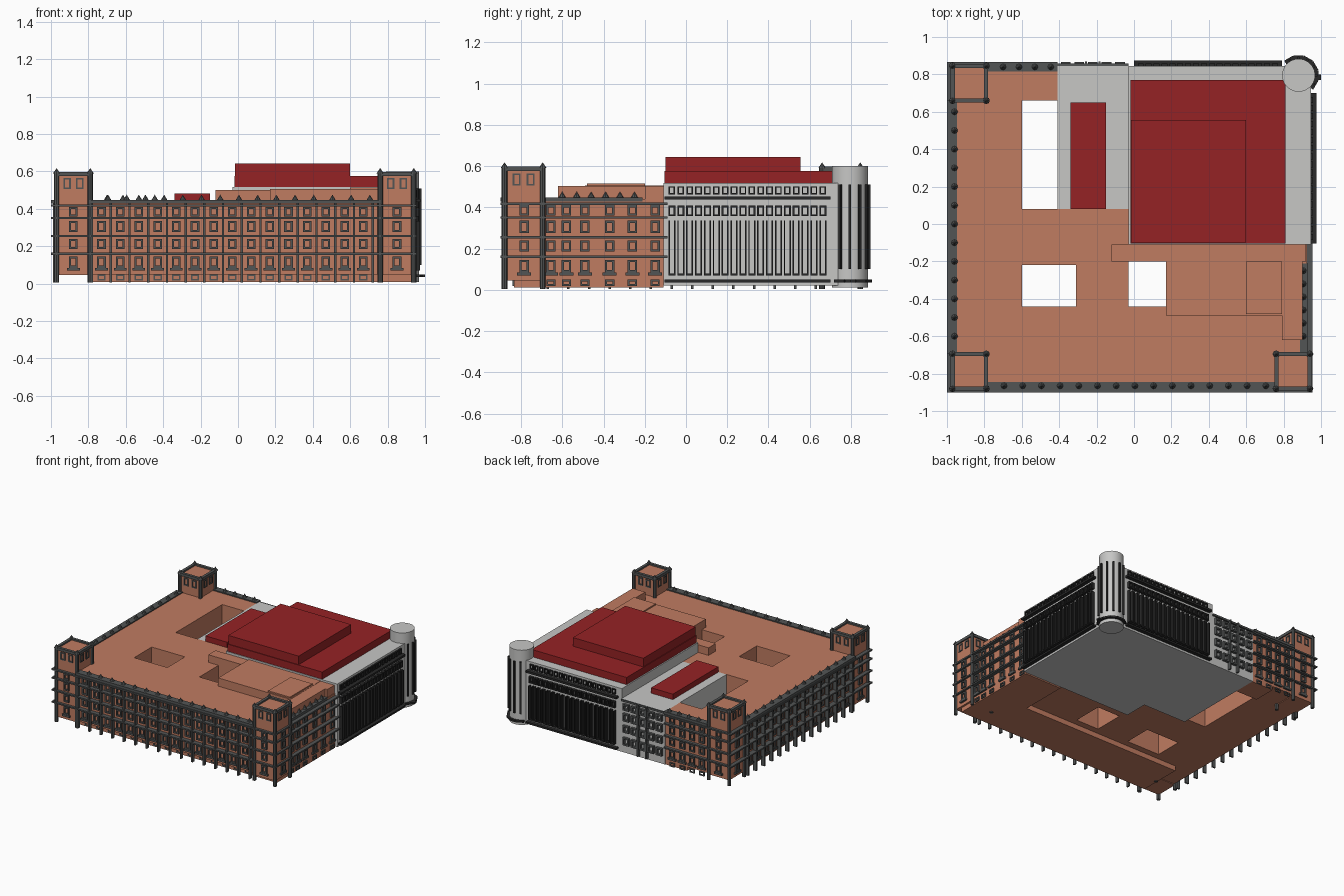
import bpy, bmesh, math
from mathutils import Matrix, Vector

if "Cube" in bpy.data.objects:
    bpy.data.objects.remove(bpy.data.objects["Cube"])


def material(name, rgb):
    m = bpy.data.materials.new(name)
    m.diffuse_color = (*rgb, 1)
    m.use_nodes = True
    m.node_tree.nodes["Principled BSDF"].inputs["Base Color"].default_value = m.diffuse_color
    return m


BRICK = material("terracotta brick", (0.53, 0.20, 0.12))
RED = material("dark red roof", (0.30, 0.016, 0.018))
GREY = material("pale grey stone", (0.57, 0.57, 0.56))
TRIM = material("dark grey trim", (0.085, 0.09, 0.09))
BLACK = material("near black metal", (0.022, 0.022, 0.022))


class Part:
    """Collects boxes and cones into one mesh object."""

    def __init__(self, name, mat):
        self.name, self.mat, self.bm = name, mat, bmesh.new()

    def box(self, x0, x1, y0, y1, z0, z1, pre=None):
        m = Matrix.Translation(((x0 + x1) / 2, (y0 + y1) / 2, (z0 + z1) / 2)) @ \
            Matrix.Diagonal((abs(x1 - x0), abs(y1 - y0), abs(z1 - z0), 1))
        bmesh.ops.create_cube(self.bm, size=1, matrix=(pre @ m) if pre else m)

    def cone(self, x, y, z0, z1, r0, r1, n=8):
        bmesh.ops.create_cone(self.bm, cap_ends=True, segments=n, radius1=r0, radius2=r1,
                              depth=z1 - z0, matrix=Matrix.Translation((x, y, (z0 + z1) / 2)))

    def done(self, smooth=False):
        me = bpy.data.meshes.new(self.name)
        self.bm.to_mesh(me)
        self.bm.free()
        me.materials.append(self.mat)
        ob = bpy.data.objects.new(self.name, me)
        bpy.context.collection.objects.link(ob)
        if smooth:
            bpy.context.view_layer.objects.active = ob
            ob.select_set(True)
            bpy.ops.object.shade_smooth_by_angle(angle=math.radians(35))
            ob.select_set(False)


def slab(part, side, pos, u0, u1, z0, z1, depth):
    """Box standing proud of a wall; u runs along the wall."""
    if side in "FB":
        e = pos + (depth if side == "B" else -depth)
        part.box(u0, u1, min(pos, e), max(pos, e), z0, z1)
    else:
        e = pos + (depth if side == "R" else -depth)
        part.box(min(pos, e), max(pos, e), u0, u1, z0, z1)


def frame(part, side, pos, u, z0, z1, w, t, depth):
    a, b = u - w / 2, u + w / 2
    slab(part, side, pos, a, a + t, z0, z1, depth)
    slab(part, side, pos, b - t, b, z0, z1, depth)
    slab(part, side, pos, a + t, b - t, z0, z0 + t, depth)
    slab(part, side, pos, a + t, b - t, z1 - t, z1, depth)


ROOF = 0.44
XL, XR, YF, YB = -0.96, 0.925, -0.865, 0.84

# brick wings around the open courtyards
p = Part("brick_wings", BRICK)
for b in [(XL, -0.6, YF, YB, 0.05), (-0.6, XR, YF, -0.44, 0.05), (-0.31, -0.03, -0.44, -0.22, 0.05),
          (-0.6, -0.03, -0.22, 0.08, 0.05), (-0.03, 0.17, -0.2, -0.11, 0.05),
          (0.17, XR, -0.44, -0.11, 0.05), (-0.6, -0.41, 0.66, YB, 0.02)]:
    p.box(*b, ROOF)
p.done()
p = Part("brick_plinth", BRICK)
p.box(-0.8, XR, -0.835, -0.49, 0.01, 0.05)
p.box(0.6, XR, -0.49, -0.11, 0.01, 0.05)
p.done()

# raised brick roof blocks
p = Part("brick_roof_blocks", BRICK)
p.box(-0.12, 0.17, -0.2, -0.11, ROOF, 0.5)
p.box(0.17, 0.8, -0.49, -0.11, ROOF, 0.505)
p.box(0.6, 0.79, -0.48, -0.2, ROOF, 0.515)
p.box(0.79, 0.9, -0.62, -0.2, ROOF, 0.503)
p.box(0.79, 0.92, -0.2, -0.11, ROOF, 0.503)
p.done()

# corner towers with posts, parapet, finials and paired windows
towers = [(-0.97, -0.79, -0.88, -0.695), (0.76, 0.94, -0.88, -0.695), (-0.97, -0.79, 0.66, 0.845)]
p = Part("towers", BRICK)
t = Part("tower_trim", TRIM)
for x0, x1, y0, y1 in towers:
    p.box(x0, x1, y0, y1, 0.045, 0.585)
    for x in (x0, x1):
        for y in (y0, y1):
            t.cone(x, y, 0.005, 0.595, 0.014, 0.014)
            t.cone(x, y, 0.59, 0.618, 0.019, 0.0)
    for side, pos, a, b in (("F", y0, x0, x1), ("B", y1, x0, x1), ("L", x0, y0, y1), ("R", x1, y0, y1)):
        slab(t, side, pos, a, b, 0.575, 0.597, 0.01)
        slab(t, side, pos, a, b, 0.575, 0.597, -0.012)
        for k in (-0.034, 0.034):
            frame(t, side, pos, (a + b) / 2 + k, 0.505, 0.565, 0.04, 0.009, 0.006)
p.done()
t.done()

# brick facade windows: (side, wall position, window centres)
ROWS = [(0.36, 0.41), (0.275, 0.335), (0.185, 0.24), (0.085, 0.145)]
walls = [("F", YF, [-0.73 + 0.1 * k for k in range(15)]),
         ("F", -0.88, [-0.88, 0.85]),
         ("L", XL, [-0.62 + 0.1 * k for k in range(13)]),
         ("L", -0.97, [-0.785, 0.75]),
         ("R", XR, [-0.655, -0.58, -0.49, -0.37, -0.26, -0.15]),
         ("R", 0.94, [-0.785]),
         ("B", YB, [-0.73, -0.645, -0.56, -0.47]),
         ("B", 0.845, [-0.88])]
p = Part("brick_window_frames", TRIM)
for side, pos, us in walls:
    for u in us:
        for z0, z1 in ROWS:
            frame(p, side, pos, u, z0, z1, 0.046, 0.011, 0.012)
        slab(p, side, pos, u - 0.034, u + 0.034, 0.07, 0.085, 0.015)
        if side in "RB" and len(us) > 1:
            frame(p, side, pos, u, 0.018, 0.05, 0.045, 0.009, 0.008)
for k in range(15):
    frame(p, "F", -0.835, -0.73 + 0.1 * k, 0.018, 0.048, 0.045, 0.008, 0.006)
p.done()

# horizontal string courses
p = Part("string_courses", TRIM)
for z, h in ((0.16, 0.011), (0.255, 0.011), (0.35, 0.011), (0.418, 0.012)):
    slab(p, "F", YF, -1.0, 0.955, z - h / 2, z + h / 2, 0.035)
    slab(p, "L", XL, -0.9, 0.86, z - h / 2, z + h / 2, 0.04)
    slab(p, "R", XR, -0.9, -0.09, z - h / 2, z + h / 2, 0.03)
    slab(p, "B", YB, -1.0, -0.41, z - h / 2, z + h / 2, 0.025)
p.done()

# roof cornice with pointed finials
p = Part("cornice", TRIM)
p.box(-0.79, 0.76, -0.9, -0.845, 0.428, 0.448)
p.box(-1.0, -0.945, -0.695, 0.66, 0.428, 0.448)
p.box(0.888, 0.93, -0.695, -0.21, 0.428, 0.448)
p.box(-0.79, -0.41, 0.815, 0.865, 0.428, 0.448)
pts = [(-0.695 + 0.1 * k, -0.865) for k in range(15)] + [(-0.96, -0.6 + 0.1 * k) for k in range(13)]
pts += [(0.905, -0.6 + 0.07 * k) for k in range(6)] + [(-0.7 + 0.085 * k, 0.84) for k in range(4)]
for x, y in pts:
    p.cone(x, y, 0.446, 0.476, 0.018, 0.0)
p.done()

# thin pilasters that reach down to the ground
p = Part("pilasters", TRIM)
for k in range(16):
    slab(p, "F", YF, -0.786 + 0.1 * k, -0.774 + 0.1 * k, 0.005, 0.43, 0.025)
for k in range(14):
    slab(p, "L", XL, -0.676 + 0.1 * k, -0.664 + 0.1 * k, 0.005, 0.43, 0.03)
p.done()

# grey stone hall and its lower annex
GX, GY = 0.945, 0.845
p = Part("grey_hall", GREY)
p.box(-0.03, GX, -0.11, GY, 0.02, 0.518)
p.done()
p = Part("grey_annex", GREY)
p.box(-0.41, -0.03, 0.08, GY, 0.02, ROOF)
p.done()

# red roofs
p = Part("red_roofs", RED)
p.box(-0.02, 0.81, -0.105, 0.77, 0.518, 0.575)
p.box(-0.015, 0.6, -0.1, 0.555, 0.575, 0.643)
p.box(-0.34, -0.15, 0.08, 0.65, ROOF, 0.483)
p.done()

# round corner tower
CX, CY, R = 0.88, 0.795, 0.088
p = Part("round_tower", GREY)
p.cone(CX, CY, 0.01, 0.6, R, R, 40)
p.done(smooth=True)
p = Part("round_tower_slits_and_base", BLACK)
for a in (-30, 0, 30, 60, 90, 120):
    m = Matrix.Translation((CX, CY, 0)) @ Matrix.Rotation(math.radians(a), 4, "Z")
    p.box(R - 0.005, R + 0.012, -0.006, 0.006, 0.1, 0.51, m)
    p.box(R - 0.01, R + 0.018, -0.027, 0.027, 0.036, 0.05, m)
p.box(GX, 1.0, 0.77, 0.80, 0.036, 0.05)
p.box(0.87, 0.9, GY, 0.9, 0.036, 0.05)
p.done()

# hall facades: tall window fins, small windows, cornice and base moulding
p = Part("hall_facade_metalwork", BLACK)
for side, pos, u0, u1 in (("R", GX, -0.105, 0.70), ("B", GY, 0.0, 0.79)):
    slab(p, side, pos, u0, u1, 0.437, 0.453, 0.03)
    slab(p, side, pos, u0, u1, 0.036, 0.05, 0.03)
    n = 18
    step = (u1 - u0 - 0.03) / n
    for k in range(n):
        u = u0 + 0.015 + step * (k + 0.5)
        frame(p, side, pos, u, 0.462, 0.502, 0.032, 0.007, 0.012)
        frame(p, side, pos, u, 0.358, 0.408, 0.034, 0.008, 0.022)
        for e in (-0.0135, 0.0135):
            slab(p, side, pos, u + e - 0.0035, u + e + 0.0035, 0.07, 0.335, 0.028)
        slab(p, side, pos, u - 0.017, u + 0.017, 0.07, 0.079, 0.028)
p.done()

# annex windows and vertical bars on the back
p = Part("annex_window_frames", TRIM)
for k in range(5):
    u = -0.365 + 0.0725 * k
    for z0, z1 in ROWS:
        frame(p, "B", GY, u, z0, z1, 0.052, 0.012, 0.02)
for u in (-0.256, -0.184):
    slab(p, "B", GY, u - 0.006, u + 0.006, 0.03, ROOF, 0.025)
slab(p, "B", GY, -0.41, -0.03, 0.425, ROOF, 0.012)
p.done()
